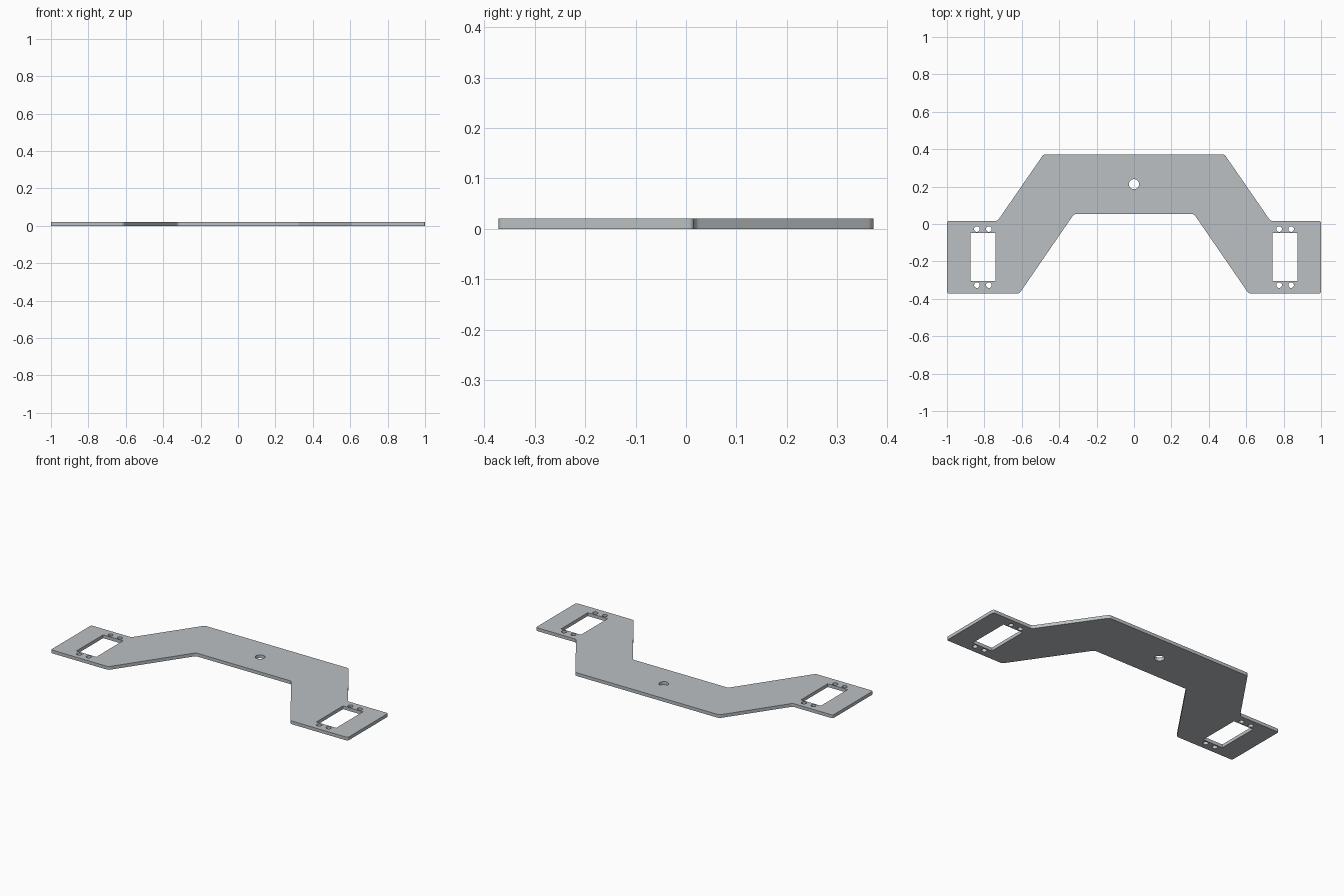
import bpy, bmesh, math
from mathutils import Vector

if "Cube" in bpy.data.objects:
    bpy.data.objects.remove(bpy.data.objects["Cube"])

T = 0.02  # plate thickness

metal = bpy.data.materials.new("light grey metal")
metal.diffuse_color = (0.50, 0.53, 0.55, 1)
metal.use_nodes = True
metal.node_tree.nodes["Principled BSDF"].inputs["Base Color"].default_value = metal.diffuse_color

curve = bpy.data.curves.new("bracket_plate", 'CURVE')
curve.dimensions = '2D'
curve.fill_mode = 'BOTH'
curve.extrude = T / 2


def add_loop(points):
    s = curve.splines.new('POLY')
    s.points.add(len(points) - 1)
    for p, (x, y) in zip(s.points, points):
        p.co = (x, y, 0, 1)
    s.use_cyclic_u = True


def circle(cx, cy, r, n=32):
    add_loop([(cx + r * math.cos(2 * math.pi * i / n),
               cy + r * math.sin(2 * math.pi * i / n)) for i in range(n)])


def rounded(points, d, steps=4):
    # replace each corner by a short curve
    out = []
    for i, p in enumerate(points):
        p = Vector(p)
        a = p + (Vector(points[i - 1]) - p).normalized() * d
        b = p + (Vector(points[(i + 1) % len(points)]) - p).normalized() * d
        for k in range(steps + 1):
            t = k / steps
            out.append(tuple(a * (1 - t) ** 2 + p * 2 * t * (1 - t) + b * t * t))
    return out


# outline: right half, mirrored to the left
half = [(0.484, 0.372), (0.73, 0.016), (1.0, 0.016), (1.0, -0.372),
        (0.613, -0.372), (0.321, 0.053)]
add_loop(rounded(half + [(-x, y) for x, y in reversed(half)], 0.012))

# centre hole
circle(0, 0.213, 0.027)

# rectangular window and four screw holes at each end
for s in (-1, 1):
    add_loop([(s * 0.741, -0.048), (s * 0.875, -0.048),
              (s * 0.875, -0.305), (s * 0.741, -0.305)])
    for x in (0.776, 0.840):
        for y in (-0.027, -0.327):
            circle(s * x, y, 0.015, 24)

# turn the profile into a clean mesh standing on z = 0
tmp = bpy.data.objects.new("profile", curve)
bpy.context.collection.objects.link(tmp)
deps = bpy.context.evaluated_depsgraph_get()
mesh = bpy.data.meshes.new_from_object(tmp.evaluated_get(deps))
bpy.data.objects.remove(tmp)

bm = bmesh.new()
bm.from_mesh(mesh)
bmesh.ops.remove_doubles(bm, verts=bm.verts, dist=1e-5)
bmesh.ops.recalc_face_normals(bm, faces=bm.faces)
bmesh.ops.translate(bm, verts=bm.verts, vec=(0, 0, T / 2))
for f in bm.faces:
    f.smooth = False
    f.material_index = 0
bm.to_mesh(mesh)
bm.free()

mesh.materials.clear()
mesh.materials.append(metal)
plate = bpy.data.objects.new("bracket_plate", mesh)
bpy.context.collection.objects.link(plate)
